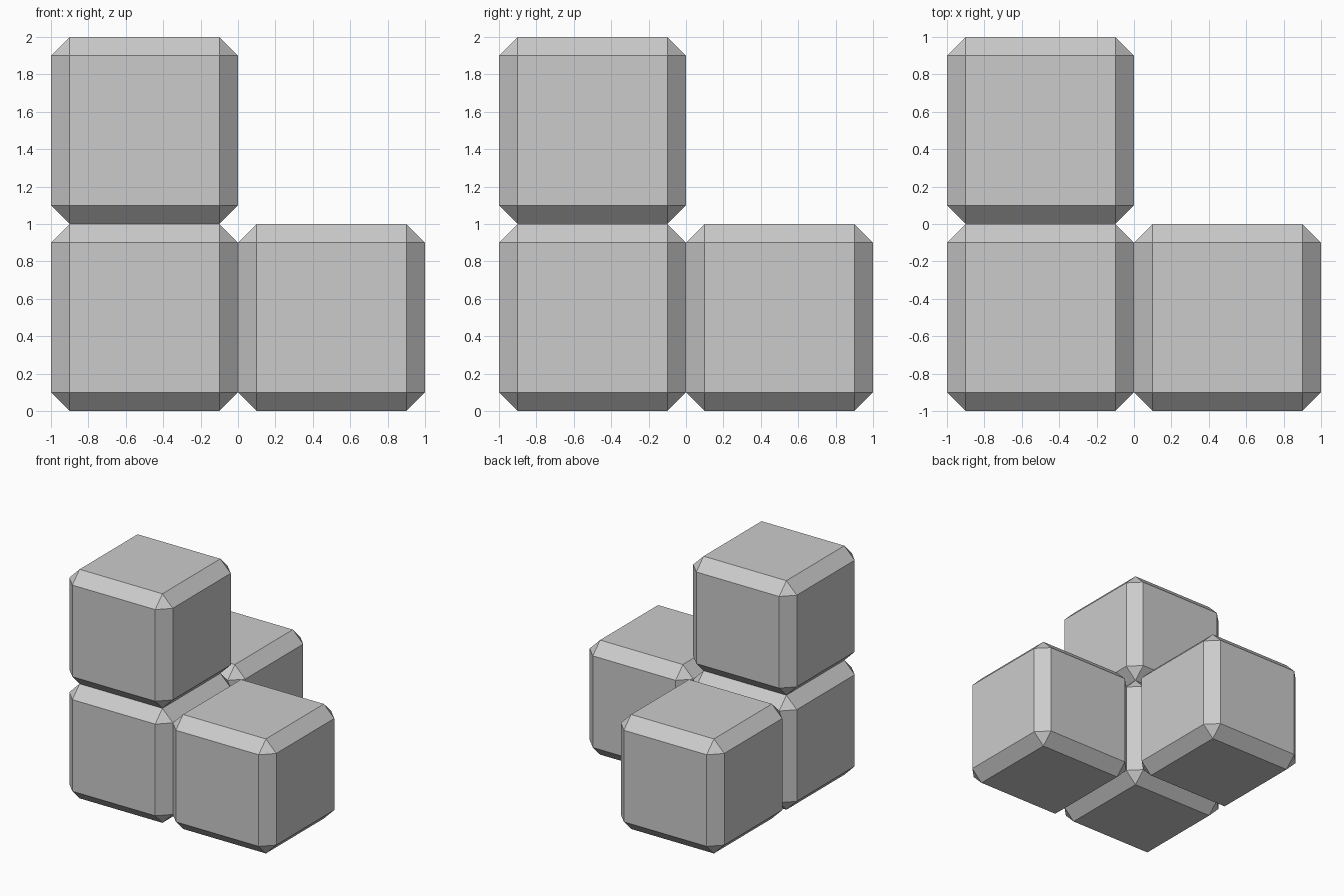
import bpy
import bmesh

if "Cube" in bpy.data.objects:
    bpy.data.objects.remove(bpy.data.objects["Cube"])


def chamfered_cube(name, centre, size=1.0, chamfer=0.1):
    bm = bmesh.new()
    bmesh.ops.create_cube(bm, size=size)
    bmesh.ops.bevel(bm, geom=bm.edges[:], offset=chamfer, segments=1,
                    affect='EDGES', clamp_overlap=True)
    mesh = bpy.data.meshes.new(name)
    bm.to_mesh(mesh)
    bm.free()
    obj = bpy.data.objects.new(name, mesh)
    obj.location = centre
    bpy.context.collection.objects.link(obj)
    return obj


# Corner block with one neighbour along each axis
blocks = {
    "corner_block": (-0.5, -0.5, 0.5),
    "right_block": (0.5, -0.5, 0.5),
    "back_block": (-0.5, 0.5, 0.5),
    "top_block": (-0.5, -0.5, 1.5),
}
for name, centre in blocks.items():
    chamfered_cube(name, centre)
